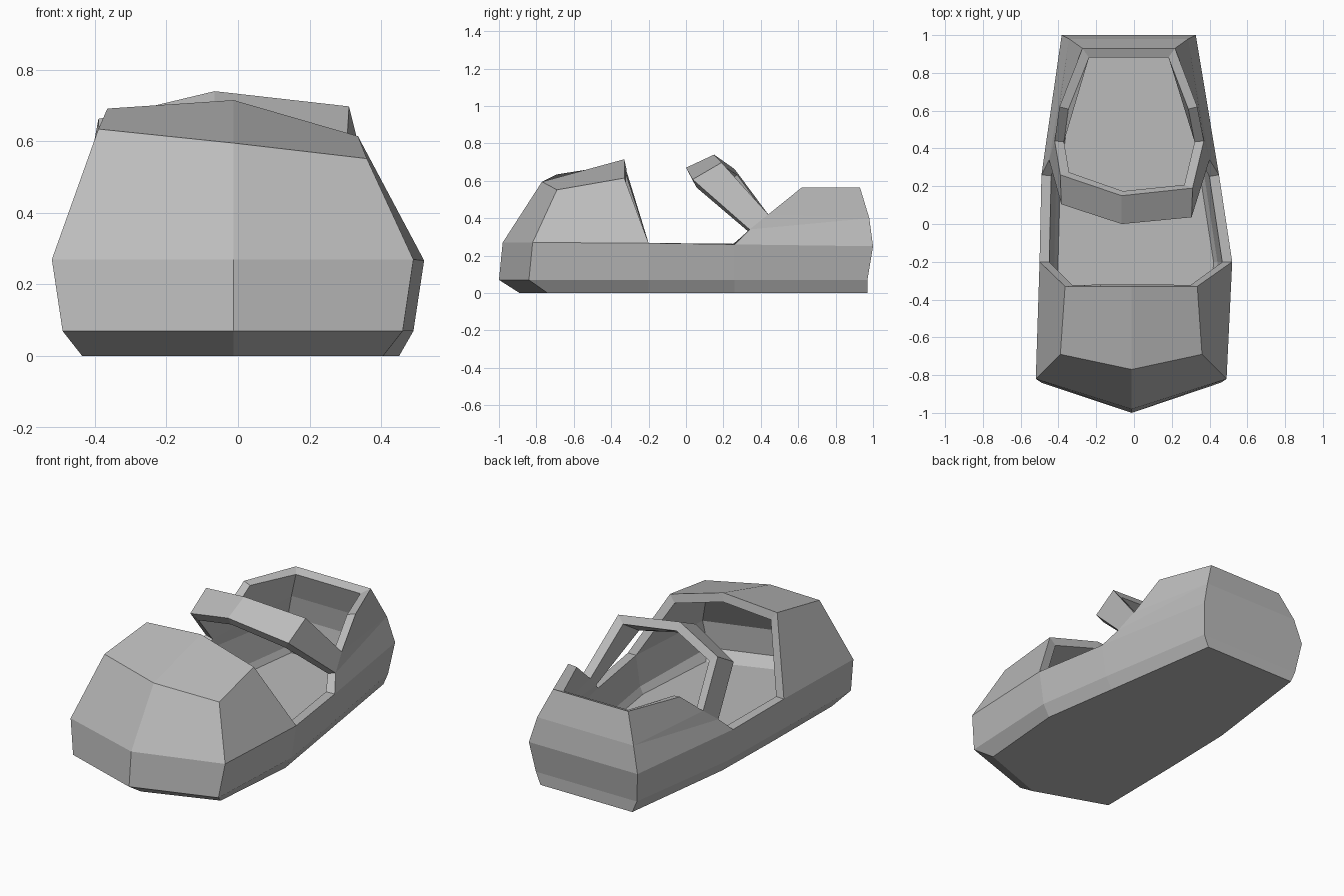
import bpy
import bmesh

cube = bpy.data.objects.get("Cube")
if cube:
    bpy.data.objects.remove(cube, do_unlink=True)

# One flat grey for the whole clog
grey = bpy.data.materials.new("plain_grey")
grey.use_nodes = True
grey.diffuse_color = (0.5, 0.5, 0.5, 1)
grey.node_tree.nodes["Principled BSDF"].inputs["Base Color"].default_value = grey.diffuse_color

# Half profile of each part: half width, y, z
profile = {
    # sole edge
    "toe_sole": (0, -.89, 0), "ball_sole": (.42, -.74, 0), "waist_sole": (.44, -.2, 0),
    "arch_sole": (.40, .26, 0), "heel_sole": (.30, .97, 0),
    # welt just above the sole
    "toe_welt": (0, -1, .07), "ball_welt": (.475, -.84, .07), "waist_welt": (.48, -.2, .07),
    "arch_welt": (.44, .26, .07), "heel_welt": (.33, .97, .07),
    # widest line
    "toe_wide": (0, -.98, .27), "ball_wide": (.505, -.82, .27), "waist_wide": (.51, -.2, .267),
    "arch_wide": (.47, .26, .26), "heel_wide": (.355, 1, .25),
    # toe cap
    "toe_cap": (0, -.77, .595), "ball_cap": (.375, -.69, .593),
    "toe_mouth": (0, -.33, .715), "ball_mouth": (.35, -.33, .653),
    # heel cup
    "hinge_low": (.425, .34, .34), "hinge_high": (.395, .44, .42),
    "cup_rim": (.365, .62, .565), "heel_back": (.315, .98, .40), "heel_rim": (.245, .93, .565),
    # strap
    "strap_front": (.345, .07, .59), "strap_rear": (.35, .225, .68),
    "crown_front": (0, 0, .67), "crown_rear": (0, .15, .74),
}

# Sideways lean of each part, as the shoe is not quite symmetric
lean = {"toe": -.012, "ball": -.015, "waist": .01, "arch": -.02, "hinge": -.025,
        "cup": -.03, "heel": -.028, "strap": -.04, "crown": -.065}

bm = bmesh.new()
cache = {}


def point(name, side):
    """Vertex of the profile on one side; centre points are shared."""
    half, y, z = profile[name]
    key = (name, side if half else 0)
    if key not in cache:
        part = name.split("_")[0]
        x = side * half
        if name in ("ball_cap", "ball_mouth"):
            z -= .11 * x
        if part == "strap":
            y -= .1 * x
            z += .05 * x
        cache[key] = bm.verts.new((x + lean[part], y, z))
    return cache[key]


def both_sides(*names):
    for side in (1, -1):
        bm.faces.new([point(n, side) for n in names])


def across(low, high):
    bm.faces.new([point(low, 1), point(high, 1), point(high, -1), point(low, -1)])


# Lower walls, row by row around the shoe
stations = ["toe", "ball", "waist", "arch", "heel"]
for low, high in (("_sole", "_welt"), ("_welt", "_wide")):
    for a, b in zip(stations, stations[1:]):
        both_sides(a + low, b + low, b + high, a + high)
    across("heel" + low, "heel" + high)

# Flat sole
right = [point(s + "_sole", 1) for s in stations]
left = [point(s + "_sole", -1) for s in reversed(stations[1:])]
bm.faces.new(right + left)

# Toe cap
both_sides("toe_wide", "ball_wide", "ball_cap", "toe_cap")
both_sides("toe_cap", "ball_cap", "ball_mouth", "toe_mouth")
both_sides("ball_wide", "waist_wide", "ball_mouth", "ball_cap")

# Heel cup
both_sides("arch_wide", "heel_wide", "heel_back", "hinge_low")
both_sides("hinge_low", "heel_back", "hinge_high")
both_sides("hinge_high", "heel_back", "heel_rim", "cup_rim")
across("heel_wide", "heel_back")
across("heel_back", "heel_rim")

# Strap arching forward from the heel cup
both_sides("hinge_low", "hinge_high", "strap_rear", "strap_front")
both_sides("strap_front", "strap_rear", "crown_rear", "crown_front")

# Face outwards
bmesh.ops.recalc_face_normals(bm, faces=bm.faces)
bm.normal_update()
if min(bm.faces, key=lambda f: f.calc_center_median().z).normal.z > 0:
    bmesh.ops.reverse_faces(bm, faces=bm.faces)

mesh = bpy.data.meshes.new("clog_shell")
bm.to_mesh(mesh)
bm.free()
mesh.materials.append(grey)
shell = bpy.data.objects.new("clog_shell", mesh)
bpy.context.collection.objects.link(shell)

# Wall thickness, grown inwards
wall = shell.modifiers.new("wall", "SOLIDIFY")
wall.thickness = .05
wall.offset = -1
wall.use_even_offset = True
